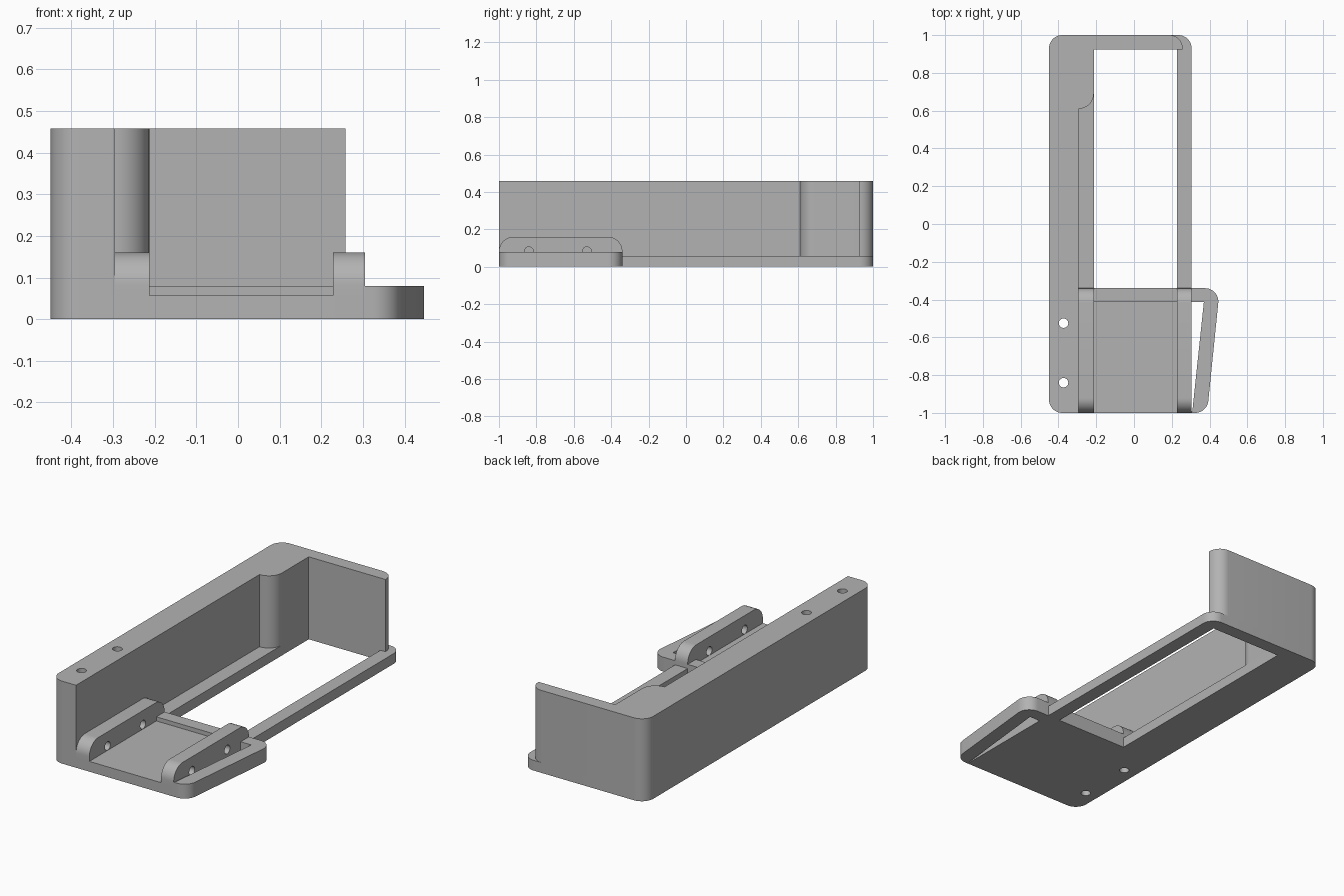
import bpy, bmesh, math
from mathutils import Vector

if "Cube" in bpy.data.objects:
    bpy.data.objects.remove(bpy.data.objects["Cube"])

grey = bpy.data.materials.new("plain grey")
grey.diffuse_color = (0.45, 0.45, 0.45, 1)
grey.use_nodes = True
grey.node_tree.nodes["Principled BSDF"].inputs["Base Color"].default_value = grey.diffuse_color


def rounded(corners):
    """Outline from (x, y) or (x, y, radius) corners, arcs put in where a radius is given."""
    pts = []
    n = len(corners)
    for i, c in enumerate(corners):
        p = Vector(c[:2])
        if len(c) == 2:
            pts.append(p)
            continue
        r = c[2]
        a = (Vector(corners[i - 1][:2]) - p).normalized()
        b = (Vector(corners[(i + 1) % n][:2]) - p).normalized()
        half = a.angle(b) / 2
        centre = p + (a + b).normalized() * (r / math.sin(half))
        t = r / math.tan(half)
        start, end = p + a * t - centre, p + b * t - centre
        turn = math.atan2(start.x * end.y - start.y * end.x, start.dot(end))
        for k in range(13):
            ang = turn * k / 12
            ca, sa = math.cos(ang), math.sin(ang)
            pts.append(centre + Vector((start.x * ca - start.y * sa,
                                        start.x * sa + start.y * ca)))
    return pts


def circle(x, y, r):
    return [Vector((x + r * math.cos(math.tau * k / 32),
                    y + r * math.sin(math.tau * k / 32))) for k in range(32)]


def extrude(name, outline, low, high, holes=(), along_x=False):
    """Filled outline with holes, extruded from low to high along z (or along x)."""
    cu = bpy.data.curves.new(name, 'CURVE')
    cu.dimensions = '2D'
    cu.fill_mode = 'BOTH'
    cu.extrude = (high - low) / 2
    for loop in [rounded(outline), *holes]:
        s = cu.splines.new('POLY')
        s.points.add(len(loop) - 1)
        for pt, p in zip(s.points, loop):
            pt.co = (p.x, p.y, 0, 1)
        s.use_cyclic_u = True
    tmp = bpy.data.objects.new(name + "_curve", cu)
    bpy.context.collection.objects.link(tmp)
    dg = bpy.context.evaluated_depsgraph_get()
    me = bpy.data.meshes.new_from_object(tmp.evaluated_get(dg))
    bpy.data.objects.remove(tmp)
    bm = bmesh.new()
    bm.from_mesh(me)
    bmesh.ops.remove_doubles(bm, verts=bm.verts, dist=0.0002)
    for v in bm.verts:
        u, w, h = v.co.x, v.co.y, v.co.z + (low + high) / 2
        v.co = (h, u, w) if along_x else (u, w, h)
    bmesh.ops.recalc_face_normals(bm, faces=bm.faces)
    bm.to_mesh(me)
    bm.free()
    me.materials.clear()
    me.materials.append(grey)
    ob = bpy.data.objects.new(name, me)
    bpy.context.collection.objects.link(ob)
    bpy.ops.object.select_all(action='DESELECT')
    ob.select_set(True)
    bpy.context.view_layer.objects.active = ob
    bpy.ops.object.shade_smooth_by_angle(angle=math.radians(30))
    return ob


FLOOR = 0.057
screw_holes = [circle(-0.373, y, 0.025) for y in (-0.84, -0.525)]

# base frame with the long opening
opening = rounded([(-0.213, -0.34), (0.228, -0.34), (0.228, 0.925), (-0.213, 0.925)])
extrude("base_frame", [(-0.45, -1, 0.07), (0.305, -1), (0.305, 1, 0.07), (-0.45, 1, 0.07)],
        0, FLOOR, [opening, *screw_holes])

# tall side wall, thickened towards the back, turning into the back wall
extrude("side_and_back_wall",
        [(-0.45, -1, 0.07), (-0.295, -1), (-0.295, 0.61), (-0.213, 0.61, 0.08),
         (-0.213, 0.925), (0.258, 0.925), (0.258, 1, 0.07), (-0.45, 1, 0.07)],
        FLOOR, 0.458, screw_holes)

# two pierced rails with rounded top ends
pin_holes = [circle(y, 0.082, 0.024) for y in (-0.84, -0.53)]
for name, x0, x1 in (("left_rail", -0.295, -0.213), ("right_rail", 0.228, 0.305)):
    extrude(name, [(-1, FLOOR), (-0.34, FLOOR), (-0.34, 0.16, 0.078), (-1, 0.16, 0.078)],
            x0, x1, pin_holes, along_x=True)

# low lip between the rails
extrude("cross_lip", [(-0.213, -0.412), (0.228, -0.412), (0.228, -0.34), (-0.213, -0.34)],
        FLOOR, 0.08)

# slanted side loop around a narrow triangular gap
extrude("side_loop",
        [(0.305, -1), (0.387, -1, 0.07), (0.454, -0.34, 0.07), (0.305, -0.34),
         (0.305, -0.412), (0.37, -0.412), (0.309, -0.99), (0.305, -0.99)],
        0, 0.08)
